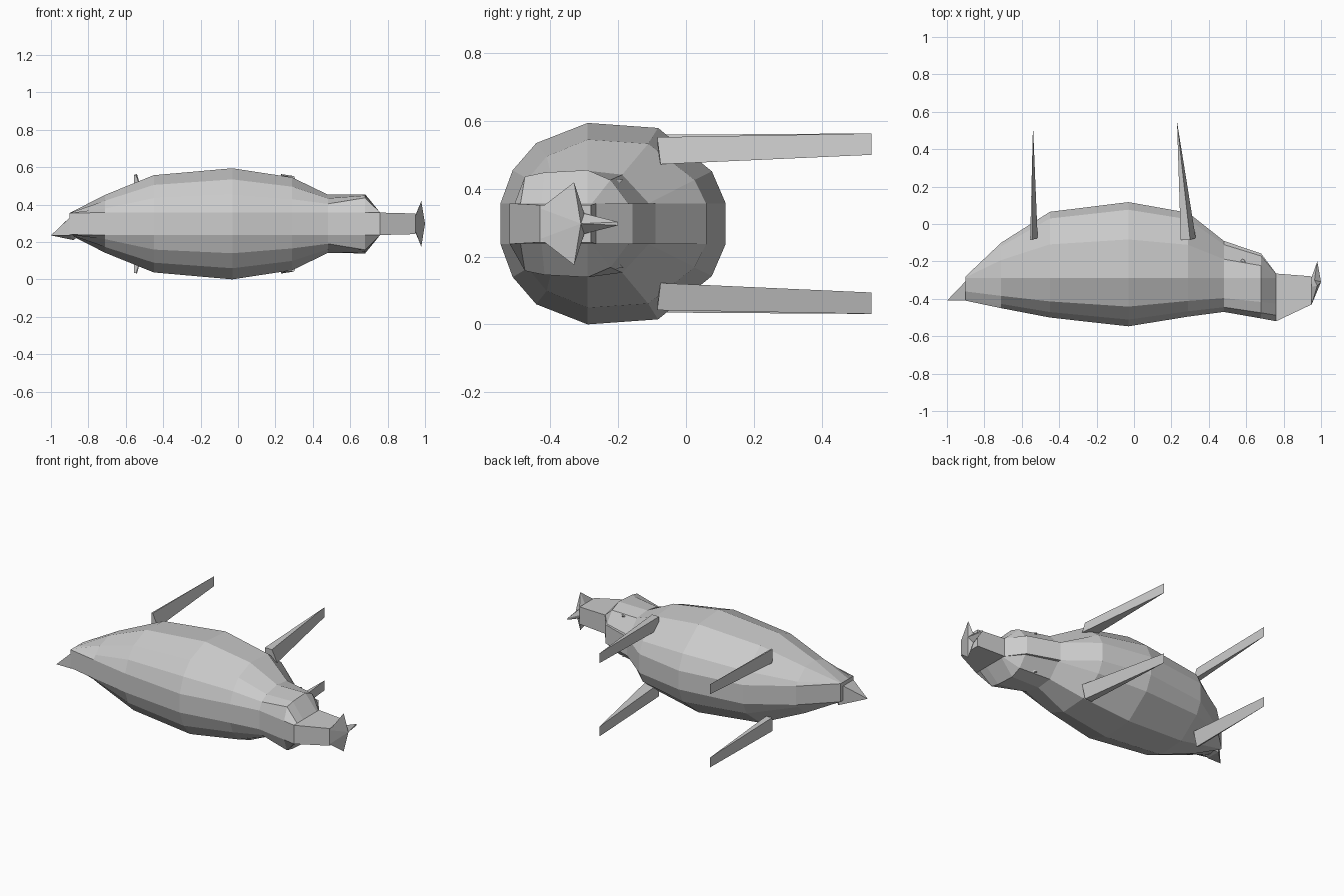
import bpy

if "Cube" in bpy.data.objects:
    bpy.data.objects.remove(bpy.data.objects["Cube"])

ZC = 0.297      # mirror plane of the animal, which lies on its side
RIDGE = -0.29   # y of the widest line along the flank


def make(name, verts, faces):
    me = bpy.data.meshes.new(name)
    me.from_pydata(verts, [], faces)
    me.update()
    ob = bpy.data.objects.new(name, me)
    bpy.context.collection.objects.link(ob)
    # consistent outward normals
    bpy.context.view_layer.objects.active = ob
    ob.select_set(True)
    bpy.ops.object.mode_set(mode='EDIT')
    bpy.ops.mesh.select_all(action='SELECT')
    bpy.ops.mesh.normals_make_consistent(inside=False)
    bpy.ops.object.mode_set(mode='OBJECT')
    ob.select_set(False)
    return ob


# half cross-section: (position from ridge to back/belly, width)
HALF = [(-1, None), (-.86, .53), (-.59, .8), (0, 1), (.51, .95), (.9, .52), (1, None)]


def ring(x, back, belly, width, p_back=1, p_belly=1):
    half = []
    for v, w in HALF:
        y = RIDGE + (v * (RIDGE - back) if v < 0 else v * (belly - RIDGE))
        z = min(.06, width) if w is None else max(width * w ** (p_back if v < 0 else p_belly), min(.06, width))
        half.append((x, y, z))
    return ([(a, b, ZC + c) for a, b, c in half]
            + [(a, b, ZC - c) for a, b, c in reversed(half)])


# body, head and snout: rings from rump to muzzle
RINGS = [
    (-.90, -.41, -.28, .058),
    (-.71, -.45, -.10, .155),
    (-.45, -.50, .065, .26),
    (-.03, -.547, .117, .297),
    (.29, -.495, .06, .248),
    (.48, -.47, -.09, .156, .6, 1.5),
    (.68, -.505, -.158, .158, .2, 4),
    (.76, -.52, -.265, .06),
    (.95, -.43, -.28, .055),
]
verts, faces = [], []
n = 2 * len(HALF)
for r in RINGS:
    verts += ring(*r)
for i in range(len(RINGS) - 1):
    for j in range(n):
        k = (j + 1) % n
        faces.append((i * n + j, i * n + k, (i + 1) * n + k, (i + 1) * n + j))
faces += [tuple(range(n)), tuple(range((len(RINGS) - 1) * n, len(RINGS) * n))]
make("body", verts, faces)

# pointed tail, curled to one side
make("tail", [(-.9, -.41, .33), (-.9, -.41, .235), (-.88, -.285, .35), (-.88, -.285, .21),
              (-1, -.41, .235), (-.8, -.35, .27)],
     [(0, 1, 4), (1, 3, 4), (3, 2, 4), (2, 0, 4), (0, 2, 5), (2, 3, 5), (3, 1, 5), (1, 0, 5)])

# flared snout plate
outline = [(.95, -.43, .045), (.98, -.33, .122), (.965, -.30, .03), (.98, -.20, .005)]
rim = [(x, y, ZC + z) for x, y, z in outline] + [(x, y, ZC - z) for x, y, z in reversed(outline)]
m = len(rim)
make("snout_plate", rim + [(1, -.31, ZC), (.93, -.34, ZC)],
     [(i, (i + 1) % m, c) for i in range(m) for c in (m, m + 1)])

for s, side in ((1, "upper"), (-1, "lower")):
    # legs: wedges ending in a thin edge
    for name, x0, x1, xt, yt, zin, zout in (
            ("front_leg", .25, .33, .23, .547, .175, .255),
            ("rear_leg", -.555, -.515, -.54, .53, .175, .262)):
        v = [(x0, -.08, zin), (x1, -.075, zin), (x1 - .03, -.085, zout), (x0, -.085, zout),
             (xt, yt, .203), (xt, yt, .266)]
        make(f"{side}_{name}", [(x, y, ZC + s * z) for x, y, z in v],
             [(0, 1, 2, 3), (0, 1, 4), (1, 2, 5, 4), (2, 3, 5), (3, 0, 4, 5)])
    # ears: small pyramids on the side of the head
    v = [(.49, -.29, .13), (.66, -.28, .14), (.66, -.235, .08), (.53, -.235, .1), (.58, -.185, .13)]
    make(f"{side}_ear", [(x, y, ZC + s * z) for x, y, z in v],
         [(0, 1, 2, 3), (0, 1, 4), (1, 2, 4), (2, 3, 4), (3, 0, 4)])
